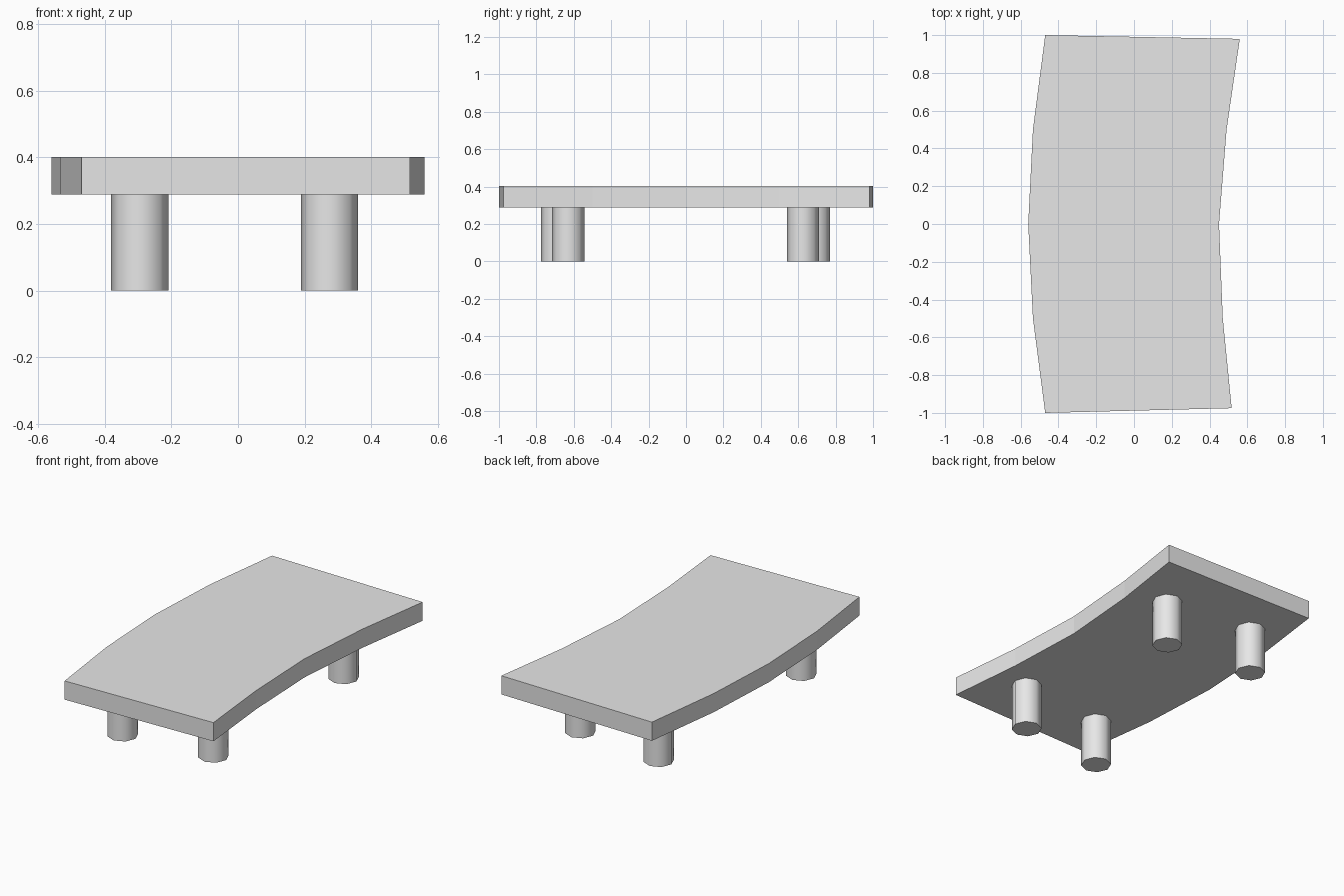
import bpy
import bmesh

cube = bpy.data.objects.get("Cube")
if cube:
    bpy.data.objects.remove(cube)

TOP, UNDERSIDE = 0.402, 0.288

grey = bpy.data.materials.new("light grey")
grey.use_nodes = True
grey.diffuse_color = (0.8, 0.8, 0.8, 1)
grey.node_tree.nodes["Principled BSDF"].inputs["Base Color"].default_value = (0.8, 0.8, 0.8, 1)


def add_part(name, bm):
    bmesh.ops.recalc_face_normals(bm, faces=bm.faces)
    mesh = bpy.data.meshes.new(name)
    bm.to_mesh(mesh)
    bm.free()
    mesh.materials.append(grey)
    part = bpy.data.objects.new(name, mesh)
    bpy.context.collection.objects.link(part)
    return part


# Curved slab: outline extruded upwards
left_edge = [(0.517, -0.975), (0.47, -0.5), (0.45, 0), (0.49, 0.5), (0.56, 0.98)]
right_edge = [(-0.47, 1), (-0.535, 0.5), (-0.56, 0), (-0.535, -0.5), (-0.47, -1)]
bm = bmesh.new()
base = bm.faces.new([bm.verts.new((x, y, UNDERSIDE)) for x, y in left_edge + right_edge])
extruded = bmesh.ops.extrude_face_region(bm, geom=[base], use_keep_orig=True)
top_verts = [v for v in extruded["geom"] if isinstance(v, bmesh.types.BMVert)]
bmesh.ops.translate(bm, verts=top_verts, vec=(0, 0, TOP - UNDERSIDE))
add_part("bench_top", bm)

# Four eight-sided legs, rounded by smooth shading
legs = {
    "front_left_leg": (0.275, -0.63),
    "front_right_leg": (-0.295, -0.69),
    "back_left_leg": (0.275, 0.625),
    "back_right_leg": (-0.295, 0.685),
}
for name, (x, y) in legs.items():
    bm = bmesh.new()
    bmesh.ops.create_cone(bm, cap_ends=True, segments=8, radius1=0.086,
                          radius2=0.086, depth=UNDERSIDE)
    bmesh.ops.translate(bm, verts=bm.verts, vec=(0, 0, UNDERSIDE / 2))
    leg = add_part(name, bm)
    leg.location = (x, y, 0)
    bpy.ops.object.select_all(action="DESELECT")
    leg.select_set(True)
    bpy.context.view_layer.objects.active = leg
    bpy.ops.object.shade_smooth_by_angle(angle=0.9)
